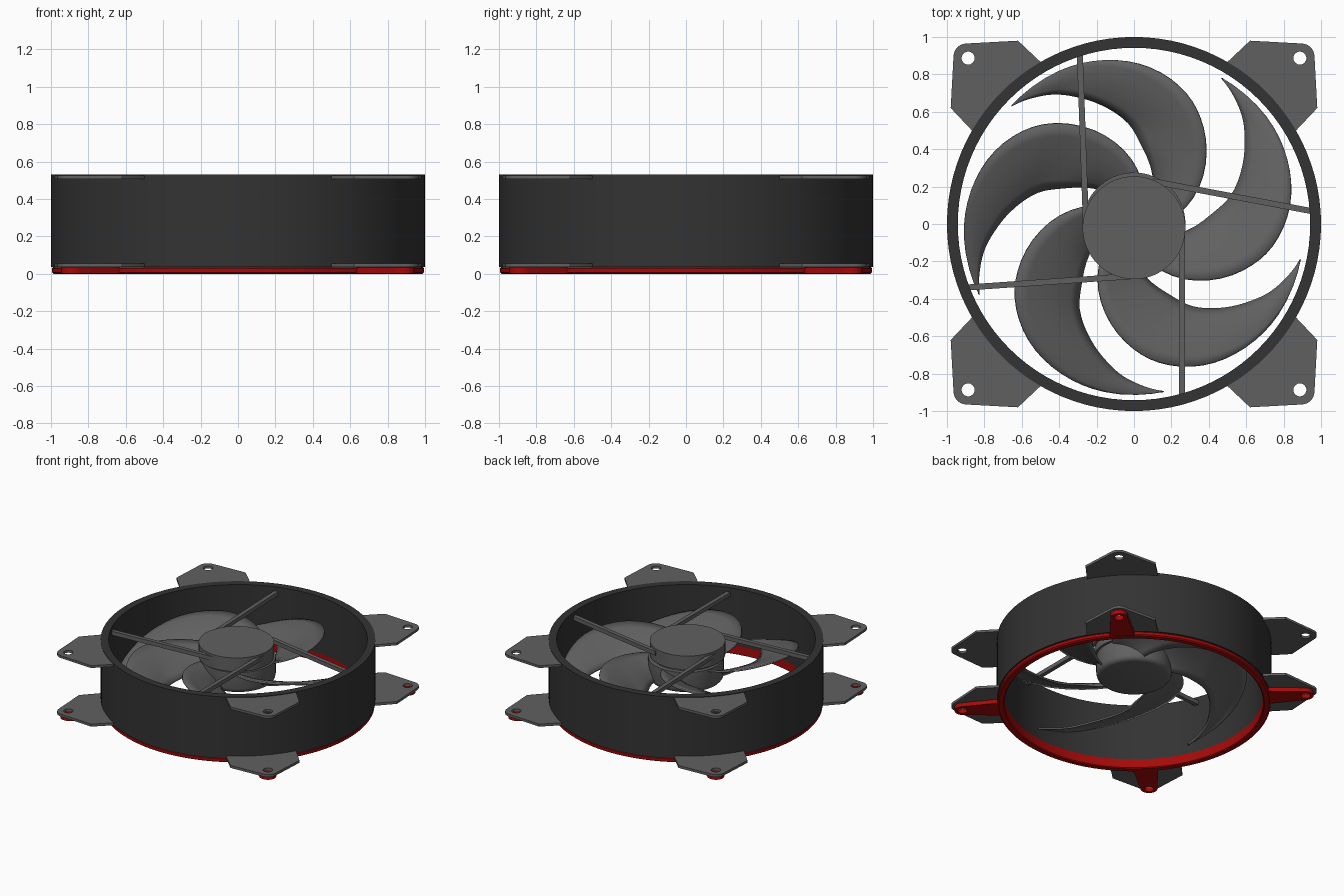
import bpy, bmesh, math
from mathutils import Vector, Matrix

if "Cube" in bpy.data.objects:
    bpy.data.objects.remove(bpy.data.objects["Cube"])

def material(name, rgb):
    m = bpy.data.materials.new(name)
    m.diffuse_color = (*rgb, 1)
    m.use_nodes = True
    m.node_tree.nodes["Principled BSDF"].inputs["Base Color"].default_value = m.diffuse_color
    return m

DARK = material("dark_frame_grey", (0.033, 0.033, 0.033))
GREY = material("mid_grey", (0.118, 0.118, 0.118))
RED = material("red", (0.38, 0.003, 0.003))

def finish(ob, mat, angle=35):
    ob.data.materials.clear()
    ob.data.materials.append(mat)
    bpy.ops.object.select_all(action='DESELECT')
    ob.select_set(True)
    bpy.context.view_layer.objects.active = ob
    bpy.ops.object.shade_smooth_by_angle(angle=math.radians(angle))
    return ob

def from_bmesh(name, bm, mat):
    bmesh.ops.recalc_face_normals(bm, faces=bm.faces)
    me = bpy.data.meshes.new(name)
    bm.to_mesh(me)
    bm.free()
    ob = bpy.data.objects.new(name, me)
    bpy.context.collection.objects.link(ob)
    return finish(ob, mat)

def lathe(name, profile, mat, closed, centre=(0, 0), n=96):
    """Turn an (r, z) profile about z; open profiles get end caps."""
    bm = bmesh.new()
    rings = [[bm.verts.new((centre[0] + r * math.cos(2 * math.pi * i / n),
                            centre[1] + r * math.sin(2 * math.pi * i / n), z))
              for i in range(n)] for r, z in profile]
    pairs = list(zip(rings, rings[1:]))
    if closed:
        pairs.append((rings[-1], rings[0]))
    for a, b in pairs:
        for i in range(n):
            j = (i + 1) % n
            bm.faces.new((a[i], a[j], b[j], b[i]))
    if not closed:
        bm.faces.new(rings[0])
        bm.faces.new(rings[-1])
    return from_bmesh(name, bm, mat)

def plate(name, outline, hole, hole_r, z0, z1, turn, mat):
    """Flat plate with one round hole, turned about z."""
    cu = bpy.data.curves.new(name, 'CURVE')
    cu.dimensions, cu.fill_mode = '2D', 'BOTH'
    cu.extrude = (z1 - z0) / 2
    circle = [(hole[0] + hole_r * math.cos(math.tau * i / 20),
               hole[1] + hole_r * math.sin(math.tau * i / 20)) for i in range(20)]
    rot = Matrix.Rotation(turn, 2)
    for pts in (outline, circle):
        sp = cu.splines.new('POLY')
        sp.points.add(len(pts) - 1)
        for p, co in zip(sp.points, pts):
            v = rot @ Vector(co)
            p.co = (v.x, v.y, 0, 1)
        sp.use_cyclic_u = True
    ob = bpy.data.objects.new(name, cu)
    bpy.context.collection.objects.link(ob)
    ob.location.z = (z0 + z1) / 2
    bpy.ops.object.select_all(action='DESELECT')
    ob.select_set(True)
    bpy.context.view_layer.objects.active = ob
    bpy.ops.object.convert(target='MESH')
    return finish(bpy.context.view_layer.objects.active, mat)

def arc(cx, cy, r, a0, a1, n):
    return [(cx + r * math.cos(math.radians(a0 + (a1 - a0) * i / n)),
             cy + r * math.sin(math.radians(a0 + (a1 - a0) * i / n))) for i in range(n + 1)]

# Round housing and the red ring beneath it, with a lip lining the housing
lathe("housing_ring", [(1, .036), (1, .53), (.942, .53), (.942, .075),
                       (.96, .075), (.96, .036)], DARK, True)
lathe("red_ring", [(.985, 0), (.995, .008), (.995, .028), (.988, .036), (.96, .036),
                   (.96, .075), (.942, .075), (.942, .006), (.95, 0)], RED, True)

# Mounting ears at both ends and red arms under the lower ears
ear = ([(.98, .62)] + arc(.895, .895, .07, 4, 86, 8) + [(.62, .98), (.495, .862)]
       + arc(0, 0, .97, 60, 30, 6) + [(.862, .495)])
arm = [(.96, -.095), (1.05, -.083)] + arc(1.25, 0, .062, -80, 80, 10) + [(1.05, .083), (.96, .095)]
for k in range(4):
    t = k * math.pi / 2
    plate(f"lower_ear_{k+1}", ear, (.887, .887), .035, .036, .056, t, GREY)
    plate(f"upper_ear_{k+1}", ear, (.887, .887), .035, .507, .526, t, GREY)
    plate(f"red_arm_{k+1}", arm, (1.254, 0), .035, .003, .035, t + math.pi / 4, RED)

# Fixed motor cap, hidden neck and spinning hub
lathe("motor_cap", [(.275, .405), (.275, .515)], GREY, False, (0, -.02), 64)
lathe("hub_neck", [(.25, .37), (.25, .41)], GREY, False, (0, -.01), 48)
lathe("rotor_hub", [(.24, .22), (.258, .226), (.27, .24), (.275, .26), (.275, .39)],
      GREY, False, (0, 0), 64)

# Support struts between motor cap and housing
for k, (a, b) in enumerate([((-.257, .0), (-.29, .92)), ((.1, .228), (.955, .068)),
                            ((.257, -.06), (.257, -.925)), ((0, -.278), (-.9, -.34))]):
    a, b = Vector((*a, .48)), Vector((*b, .48))
    d = b - a
    bm = bmesh.new()
    bmesh.ops.create_cube(bm, size=1, matrix=Matrix.Translation((a + b) / 2)
                          @ Matrix.Rotation(math.atan2(d.y, d.x), 4, 'Z')
                          @ Matrix.Diagonal((d.length, .032, .032, 1)))
    from_bmesh(f"strut_{k+1}", bm, GREY)

# Swept blades: (radius, degrees from tip, height) of inner and outer edge
STATIONS = [((.26, -70, .25), (.26, -121, .38)), ((.41, -53, .26), (.45, -101, .40)),
            ((.54, -43, .25), (.632, -82, .42)), ((.66, -31, .235), (.75, -68, .415)),
            ((.75, -21.5, .21), (.84, -52, .38)), ((.82, -14, .18), (.89, -36, .31)),
            ((.875, -6, .155), (.91, -20, .22)), ((.91, 0, .13), (.91, -.6, .135))]
TIPS = [-12, 59, 136, 204.5, 280]

def spline(pts, s):
    i = min(int(s), len(pts) - 2)
    f = s - i
    p0, p1, p2, p3 = (Vector(pts[max(0, min(len(pts) - 1, i + o))]) for o in (-1, 0, 1, 2))
    return .5 * (2 * p1 + (p2 - p0) * f + (2 * p0 - 5 * p1 + 4 * p2 - p3) * f * f
                 + (3 * p1 - p0 - 3 * p2 + p3) * f ** 3)

def polar(p, turn):
    a = math.radians(p[1] + turn)
    return Vector((p[0] * math.cos(a), p[0] * math.sin(a), p[2]))

ROWS, COLS = 28, 6
for k, tip in enumerate(TIPS):
    bm = bmesh.new()
    grid = []
    for r in range(ROWS + 1):
        s = r / ROWS * (len(STATIONS) - 1)
        a, b = (polar(spline([st[e] for st in STATIONS], s), tip) for e in (0, 1))
        camber = .03 * (b - a).length
        grid.append([bm.verts.new(a.lerp(b, c / COLS)
                     + Vector((0, 0, camber * math.sin(math.pi * c / COLS))))
                     for c in range(COLS + 1)])
    for r in range(ROWS):
        for c in range(COLS):
            bm.faces.new((grid[r][c], grid[r][c + 1], grid[r + 1][c + 1], grid[r + 1][c]))
    ob = from_bmesh(f"blade_{k+1}", bm, GREY)
    sol = ob.modifiers.new("thickness", 'SOLIDIFY')
    sol.thickness, sol.offset = .014, 0
